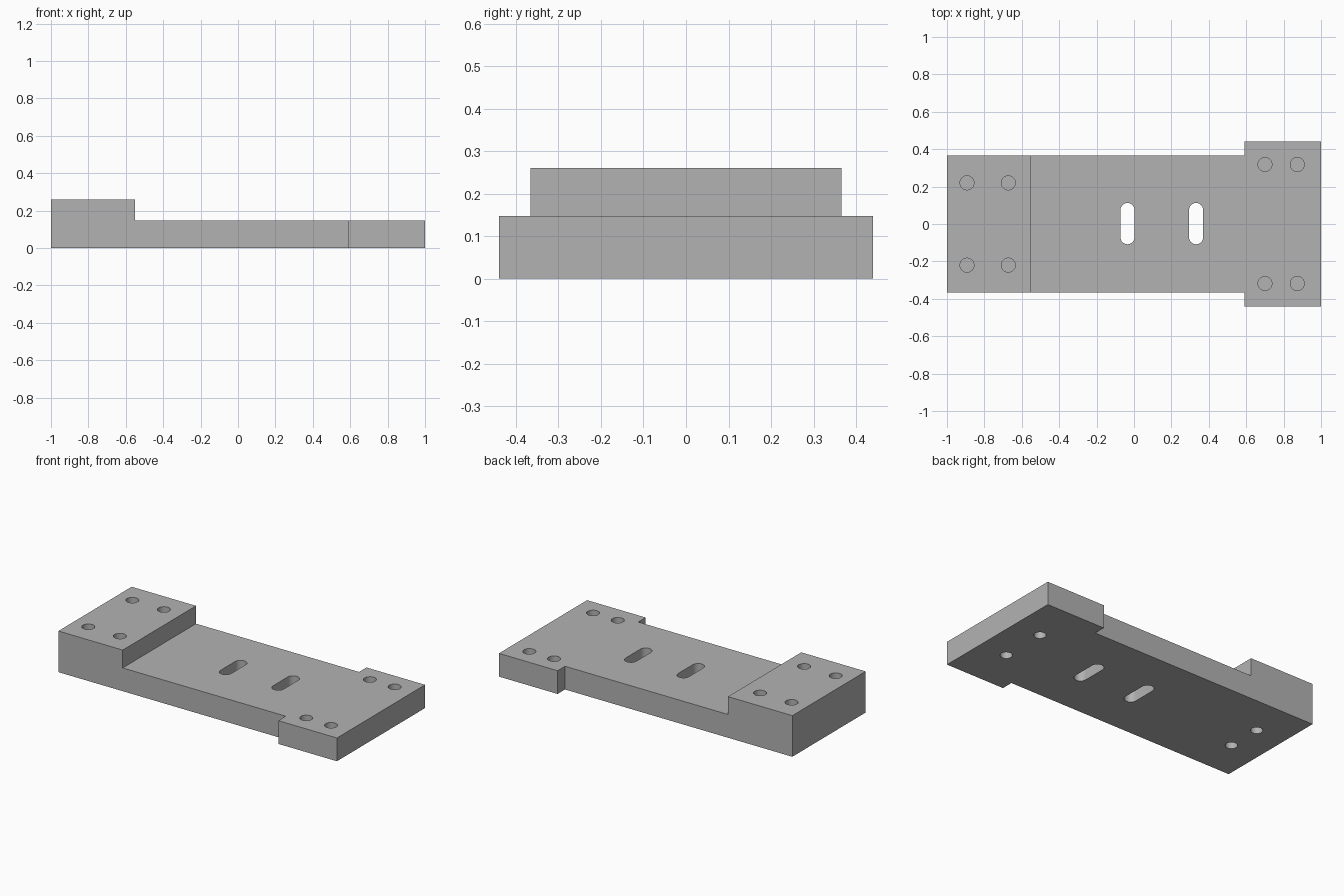
import bpy, bmesh, math

if "Cube" in bpy.data.objects:
    bpy.data.objects.remove(bpy.data.objects["Cube"], do_unlink=True)

PLATE_H, PAD_H = 0.147, 0.26
NARROW, WIDE = 0.366, 0.44      # half widths of the body and the wide end
PAD_X, WIDE_X = -0.55, 0.59     # end of the raised pad, start of the wide end
HOLE_R, DEPTH = 0.0375, 0.1


def make_object(name, bm):
    bmesh.ops.recalc_face_normals(bm, faces=bm.faces[:])
    mesh = bpy.data.meshes.new(name)
    bm.to_mesh(mesh)
    bm.free()
    obj = bpy.data.objects.new(name, mesh)
    bpy.context.collection.objects.link(obj)
    return obj


def raise_faces(bm, faces, dz):
    """Extrude faces upwards and return the moved faces."""
    geom = bmesh.ops.extrude_face_region(bm, geom=faces, use_keep_orig=True)["geom"]
    verts = [g for g in geom if isinstance(g, bmesh.types.BMVert)]
    bmesh.ops.translate(bm, verts=verts, vec=(0, 0, dz))
    return [g for g in geom if isinstance(g, bmesh.types.BMFace)]


def add_slot(bm, x, y, z0, z1, r=HOLE_R, half=0.0, n=16):
    """Upright prism: round when half is 0, otherwise a slot along y."""
    pts = []
    for side in (1, -1):
        start = 0 if side > 0 else math.pi
        for i in range(n + (half > 0)):
            a = start + math.pi * i / n
            pts.append((x + r * math.cos(a), y + side * half + r * math.sin(a)))
    low = [bm.verts.new((px, py, z0)) for px, py in pts]
    high = [bm.verts.new((px, py, z1)) for px, py in pts]
    bm.faces.new(low[::-1])
    bm.faces.new(high)
    for i in range(len(pts)):
        j = (i + 1) % len(pts)
        bm.faces.new((low[i], low[j], high[j], high[i]))


# Base plate: raised pad at one end, wider flange at the other
bm = bmesh.new()
half = [(PAD_X, NARROW), (WIDE_X, NARROW), (WIDE_X, WIDE), (1, WIDE)]
front = [bm.verts.new((x, -y, 0)) for x, y in half]
back = [bm.verts.new((x, y, 0)) for x, y in half]
ends = [bm.verts.new((-1, s * NARROW, 0)) for s in (1, -1)]
body_face = bm.faces.new(front + back[::-1])
pad_face = bm.faces.new([ends[1], front[0], back[0], ends[0]])
tops = raise_faces(bm, [body_face, pad_face], PLATE_H)
pad = [f for f in tops if f.calc_center_median().x < PAD_X]
raise_faces(bm, pad, PAD_H - PLATE_H)
# Remove the covered face under the pad, then merge coplanar faces
bmesh.ops.delete(bm, geom=pad, context="FACES_ONLY")
bmesh.ops.dissolve_limit(bm, angle_limit=0.01, verts=bm.verts[:], edges=bm.edges[:])
plate = make_object("mounting_plate", bm)

# Cutter for every hole and slot
bm = bmesh.new()
for s in (1, -1):
    for x in (-0.893, -0.672):                      # holes in the pad
        add_slot(bm, x, s * 0.22, PAD_H - DEPTH, PAD_H + 0.05)
    for x in (0.70, 0.873):                         # holes in the flange
        add_slot(bm, x, s * 0.318, PLATE_H - DEPTH, PLATE_H + 0.05)
    for x, y in ((-0.805, 0.11), (0.812, 0.147)):   # holes in the underside
        add_slot(bm, x, s * y, -0.05, DEPTH, r=0.035)
for x in (-0.035, 0.332):                           # through slots
    add_slot(bm, x, 0.002, -0.05, 0.2, half=0.073)
cutter = make_object("hole_cutter", bm)
cutter.hide_render = True

mod = plate.modifiers.new("holes", "BOOLEAN")
mod.operation = "DIFFERENCE"
mod.solver = "EXACT"
mod.object = cutter
bpy.ops.object.select_all(action="DESELECT")
bpy.context.view_layer.objects.active = plate
plate.select_set(True)
bpy.ops.object.modifier_apply(modifier=mod.name)
bpy.data.objects.remove(cutter, do_unlink=True)

# Plain grey finish, smooth hole walls with sharp edges
grey = bpy.data.materials.new("plain_grey")
grey.use_nodes = True
colour = (0.45, 0.45, 0.45, 1)
grey.diffuse_color = colour
grey.node_tree.nodes["Principled BSDF"].inputs["Base Color"].default_value = colour
plate.data.materials.clear()
plate.data.materials.append(grey)
bpy.ops.object.shade_smooth_by_angle(angle=math.radians(30))
